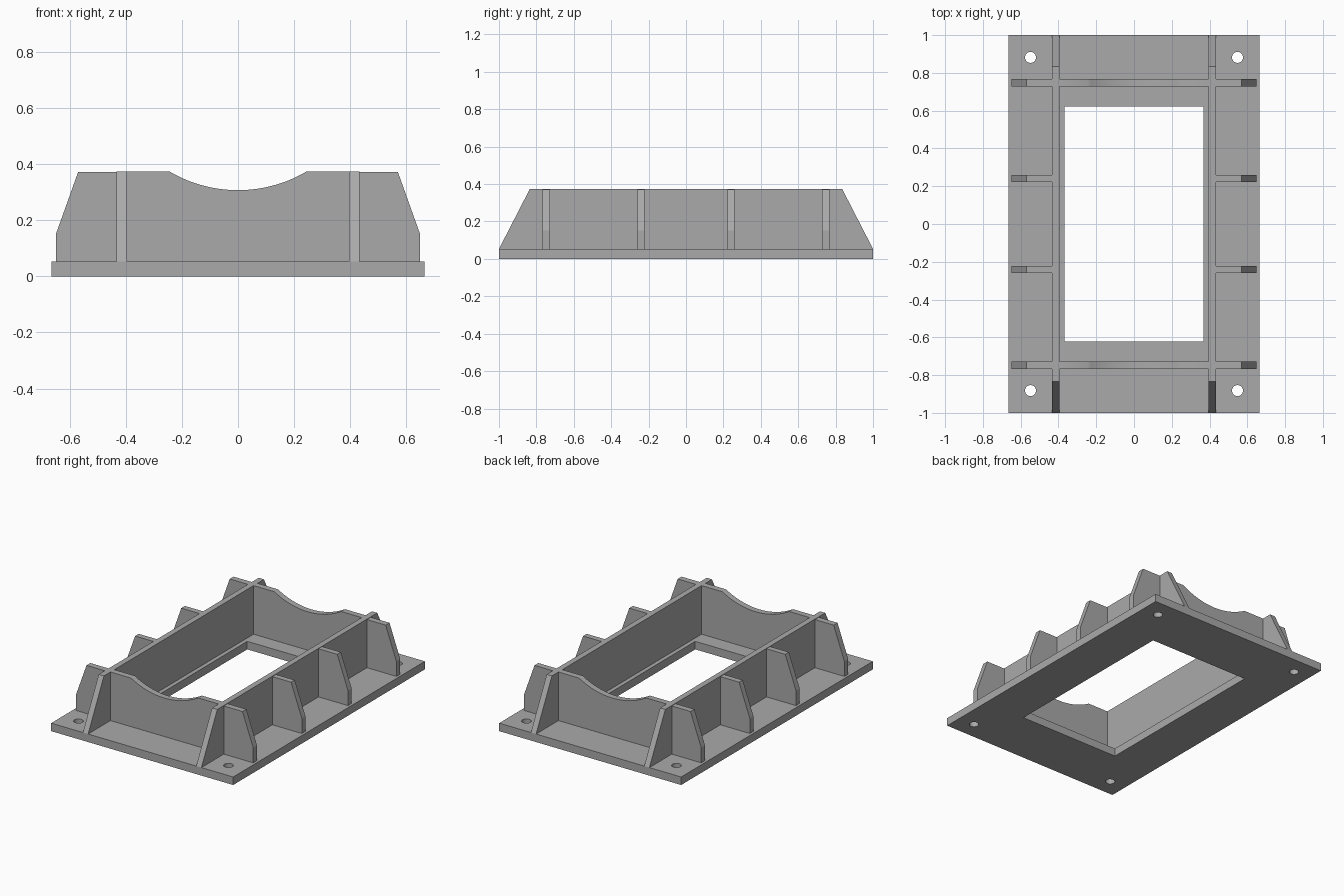
import bpy, bmesh, math
from mathutils import Vector

if "Cube" in bpy.data.objects:
    bpy.data.objects.remove(bpy.data.objects["Cube"], do_unlink=True)

# Main sizes
HALF_W, HALF_L = 0.665, 1.0
BASE = 0.053
TOP = 0.374
WALL_IN, WALL_OUT = 0.395, 0.433
END_IN, END_OUT = 0.727, 0.767

steel = bpy.data.materials.new("grey_steel")
steel.use_nodes = True
grey = (0.4, 0.4, 0.4, 1)
steel.diffuse_color = grey
steel.node_tree.nodes["Principled BSDF"].inputs["Base Color"].default_value = grey


def extrude_profile(name, points, offset):
    """Fill a closed profile of 3D points and extrude it along an offset."""
    bm = bmesh.new()
    face = bm.faces.new([bm.verts.new(p) for p in points])
    result = bmesh.ops.extrude_face_region(bm, geom=[face], use_keep_orig=True)
    moved = [v for v in result["geom"] if isinstance(v, bmesh.types.BMVert)]
    bmesh.ops.translate(bm, verts=moved, vec=Vector(offset))
    bmesh.ops.recalc_face_normals(bm, faces=bm.faces)
    mesh = bpy.data.meshes.new(name)
    bm.to_mesh(mesh)
    bm.free()
    mesh.materials.append(steel)
    obj = bpy.data.objects.new(name, mesh)
    bpy.context.collection.objects.link(obj)
    return obj


def smooth(obj):
    bpy.ops.object.select_all(action='DESELECT')
    obj.select_set(True)
    bpy.context.view_layer.objects.active = obj
    bpy.ops.object.shade_smooth_by_angle(angle=math.radians(30))


def rectangle(w, l, z):
    return [(-w, -l, z), (w, -l, z), (w, l, z), (-w, l, z)]


def circle(x, y, r, z, n=32):
    return [(x + r * math.cos(math.tau * i / n), y + r * math.sin(math.tau * i / n), z)
            for i in range(n)]


# Base plate with a central opening and four bolt holes
plate = extrude_profile("base_plate", rectangle(HALF_W, HALF_L, 0), (0, 0, BASE))
profiles = [rectangle(0.368, 0.622, -0.1)]
profiles += [circle(sx * 0.548, sy * 0.882, 0.029, -0.1) for sx in (-1, 1) for sy in (-1, 1)]
for profile in profiles:
    cutter = extrude_profile("hole_cutter", profile, (0, 0, 0.3))
    cutter.hide_render = True
    cut = plate.modifiers.new("hole", 'BOOLEAN')
    cut.operation = 'DIFFERENCE'
    cut.solver = 'EXACT'
    cut.object = cutter
    bpy.context.view_layer.objects.active = plate
    bpy.ops.object.modifier_apply(modifier=cut.name)
    bpy.data.objects.remove(cutter, do_unlink=True)
smooth(plate)

# Long side walls with sloping ends
for side, sx in (("left", 1), ("right", -1)):
    outline = [(sx * WALL_IN, y, z) for y, z in
               ((-HALF_L, BASE), (HALF_L, BASE), (0.835, TOP), (-0.835, TOP))]
    extrude_profile(side + "_wall", outline, (sx * (WALL_OUT - WALL_IN), 0, 0))

# End plates with a circular saddle cut in the top edge
half, sag = 0.245, 0.067
radius = (half ** 2 + sag ** 2) / (2 * sag)
sweep = math.asin(half / radius)
arc = []
for i in range(25):
    a = sweep * (1 - i / 12)
    arc.append((radius * math.sin(a), TOP - sag + radius * (1 - math.cos(a))))
saddle = [(-WALL_IN, BASE), (WALL_IN, BASE), (WALL_IN, TOP)] + arc + [(-WALL_IN, TOP)]
for end, sy in (("back", 1), ("front", -1)):
    outline = [(x, sy * END_IN, z) for x, z in saddle]
    smooth(extrude_profile(end + "_saddle_plate", outline, (0, sy * (END_OUT - END_IN), 0)))

# Outer gusset ribs along both walls
rib = [(WALL_OUT, BASE), (0.648, BASE), (0.648, 0.153), (0.57, TOP - 0.003),
       (WALL_OUT, TOP - 0.003)]
for side, sx in (("left", 1), ("right", -1)):
    for sy in (-1, 1):
        for place, y0, y1 in (("end", END_IN, END_OUT), ("middle", 0.222, 0.26)):
            end = "back" if sy > 0 else "front"
            extrude_profile(f"{side}_{end}_{place}_rib",
                            [(sx * x, sy * y0, z) for x, z in rib],
                            (0, sy * (y1 - y0), 0))
